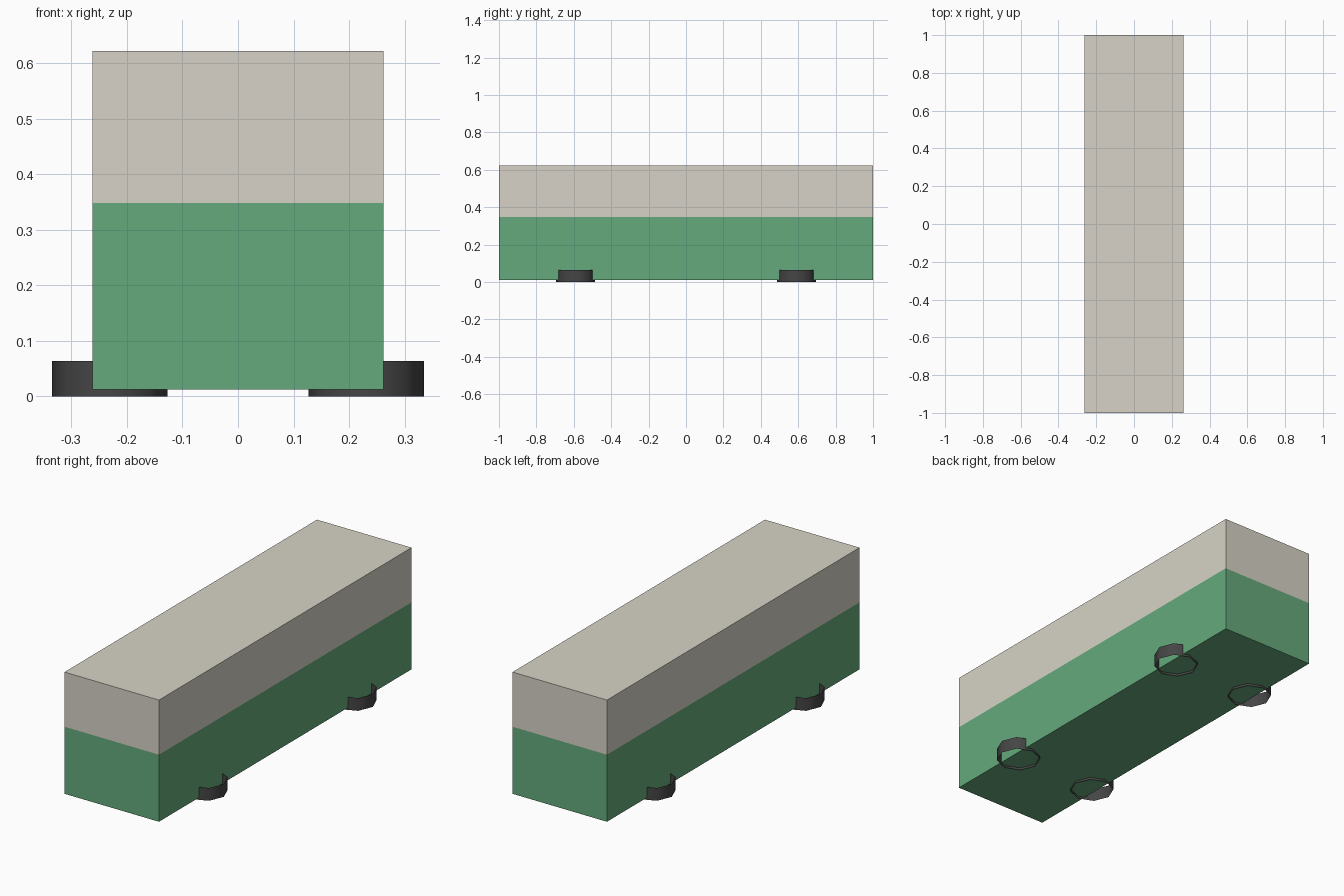
import bpy
import math

if "Cube" in bpy.data.objects:
    bpy.data.objects.remove(bpy.data.objects["Cube"])

WIDTH, LENGTH = 0.524, 2.0
FLOOR, SPLIT, ROOF = 0.012, 0.348, 0.622


def material(name, rgb):
    mat = bpy.data.materials.new(name)
    mat.diffuse_color = (*rgb, 1)
    mat.use_nodes = True
    mat.node_tree.nodes["Principled BSDF"].inputs["Base Color"].default_value = mat.diffuse_color
    return mat


def box(name, z0, z1, mat):
    bpy.ops.mesh.primitive_cube_add(size=1, location=(0, 0, (z0 + z1) / 2))
    ob = bpy.context.object
    ob.name = name
    ob.scale = (WIDTH, LENGTH, z1 - z0)
    bpy.ops.object.transform_apply(location=False, rotation=False, scale=True)
    ob.data.materials.append(mat)


def wheel(name, x, y, mat):
    # open eight-sided ring standing on the ground
    bpy.ops.mesh.primitive_cylinder_add(vertices=8, radius=0.104, depth=0.064,
                                        end_fill_type='NOTHING', location=(x, y, 0.032))
    ob = bpy.context.object
    ob.name = name
    ob.data.materials.append(mat)
    bpy.ops.object.shade_smooth_by_angle(angle=math.radians(50))


cream = material("cream_paint", (0.68, 0.65, 0.57))
green = material("green_paint", (0.13, 0.40, 0.20))
dark = material("dark_rubber", (0.06, 0.06, 0.06))

# two-tone body
box("lower_body", FLOOR, SPLIT, green)
box("upper_body", SPLIT, ROOF, cream)

# four wheels
for end, y in (("front", -0.59), ("rear", 0.59)):
    for side, x in (("left", -0.231), ("right", 0.231)):
        wheel(f"{end}_{side}_wheel", x, y, dark)
